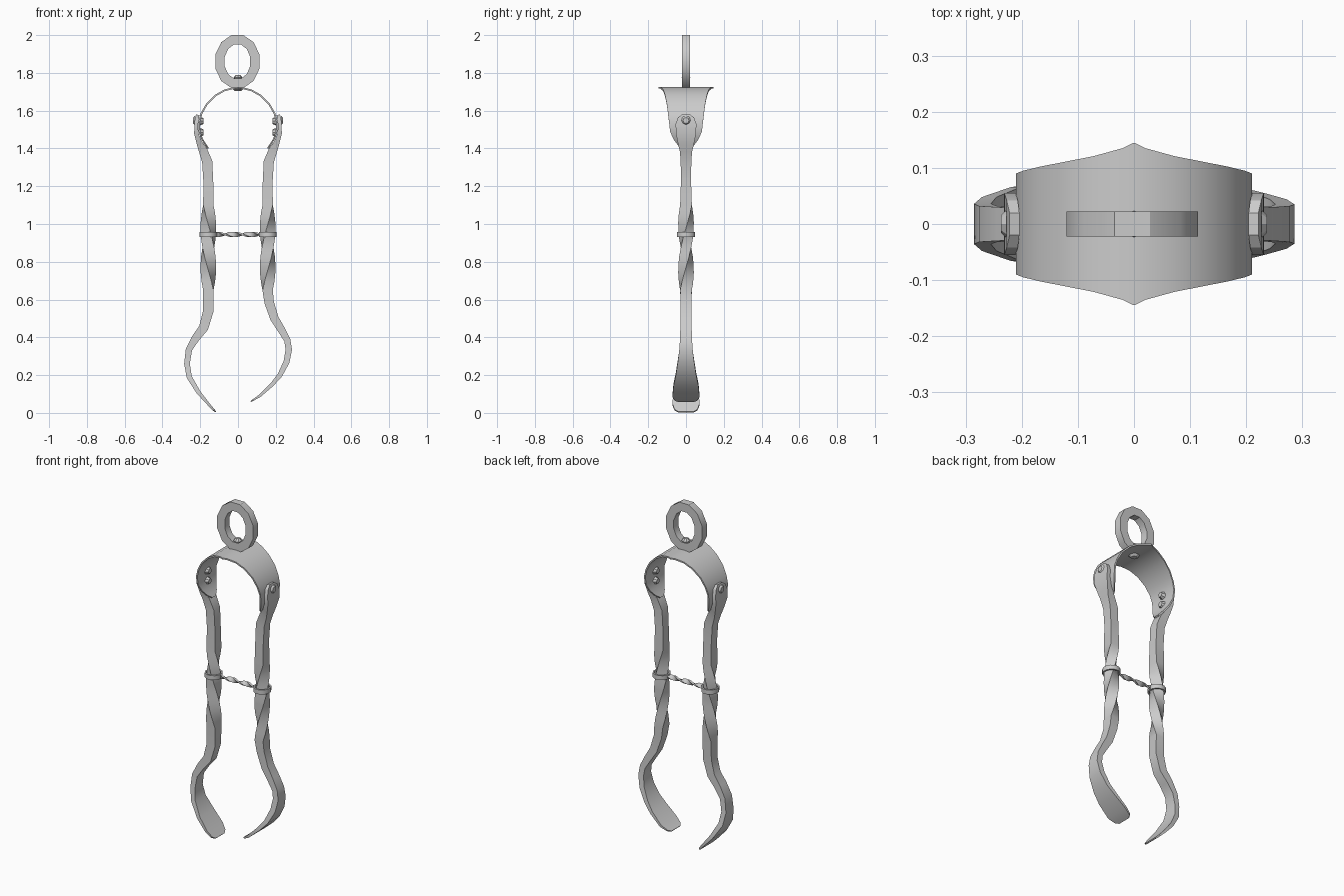
import bpy, bmesh, math
from mathutils import Vector, Matrix

if "Cube" in bpy.data.objects:
    bpy.data.objects.remove(bpy.data.objects["Cube"])


def finish(name, bm, angle=32):
    bmesh.ops.recalc_face_normals(bm, faces=bm.faces)
    me = bpy.data.meshes.new(name)
    bm.to_mesh(me)
    bm.free()
    ob = bpy.data.objects.new(name, me)
    bpy.context.collection.objects.link(ob)
    bpy.ops.object.select_all(action='DESELECT')
    ob.select_set(True)
    bpy.context.view_layer.objects.active = ob
    bpy.ops.object.shade_smooth_by_angle(angle=math.radians(angle))
    return ob


def sweep(name, sections, closed=False, angle=32):
    """Skin a list of (centre, half vector u, half vector v) rectangles."""
    bm = bmesh.new()
    rings = [[bm.verts.new(c + u * a + v * b) for a, b in ((1, 1), (-1, 1), (-1, -1), (1, -1))]
             for c, u, v in sections]
    pairs = list(zip(rings, rings[1:]))
    if closed:
        pairs.append((rings[-1], rings[0]))
    else:
        bm.faces.new(rings[0])
        bm.faces.new(rings[-1])
    for r, s in pairs:
        for i in range(4):
            j = (i + 1) % 4
            bm.faces.new((r[i], r[j], s[j], s[i]))
    return finish(name, bm, angle)


def strip(name, pts, side=1):
    """Bar along (x, z, thickness, half width, twist) points; side mirrors x."""
    P = [Vector((-p[0], 0, p[1])) for p in pts]
    secs = []
    for i, p in enumerate(pts):
        t = (P[min(i + 1, len(P) - 1)] - P[max(i - 1, 0)]).normalized()
        n = Vector((t.z, 0, -t.x))
        w = Vector((0, -1, 0))
        a = math.radians(p[4]) if len(p) > 4 else 0
        u = (n * math.cos(a) + w * math.sin(a)) * p[2] / 2
        v = (w * math.cos(a) - n * math.sin(a)) * p[3]
        secs.append([Vector((q.x * side, q.y, q.z)) for q in (P[i], u, v)])
    return sweep(name, secs)


def hoop(name, centre, ax, ay, rx, ry, width_vec, thick, n):
    """Closed elliptical band in the plane of ax, ay."""
    secs = []
    for i in range(n):
        a = 2 * math.pi * (i + .5) / n
        r = ax * math.cos(a) * (rx - thick / 2) + ay * math.sin(a) * (ry - thick / 2)
        d = ax * math.cos(a) + ay * math.sin(a)
        secs.append((Vector(centre) + r, d * thick / 2, width_vec))
    return sweep(name, secs, closed=True)


def rivet(name, loc, direction, r1, r2, h, seg=8):
    bm = bmesh.new()
    rot = Vector(direction).to_track_quat('Z', 'Y').to_matrix().to_4x4()
    bmesh.ops.create_cone(bm, cap_ends=True, segments=seg, radius1=r1, radius2=r2, depth=h,
                          matrix=Matrix.Translation(loc) @ rot)
    return finish(name, bm)


X, Y, Z = Vector((1, 0, 0)), Vector((0, 1, 0)), Vector((0, 0, 1))

# Hanging ring with its pin
hoop("hanging_ring", (-.003, 0, 1.86), X, Z, .121, .145, Y * .022, .051, 12)
rivet("ring_pin", (0, 0, 1.742), Z, .018, .012, .06)
rivet("pin_head_lower", (0, 0, 1.769), Z, .014, .024, .012)
rivet("pin_head_upper", (0, 0, 1.782), Z, .024, .012, .014)
rivet("pin_tail", (0, 0, 1.71), -Z, .03, .018, .012)

# Spring bow: wide at the crown, tongue-shaped at the ends
half = [(.02, 1.7205, .135), (.07, 1.708, .121), (.12, 1.68, .111), (.165, 1.635, .102),
        (.193, 1.585, .095), (.206, 1.54, .09), (.204, 1.49, .084), (.19, 1.45, .066),
        (.172, 1.42, .043), (.158, 1.4, .015)]
bow = [(x, z, .009, w) for x, z, w in reversed(half)] + [(0, 1.7215, .009, .145)] \
    + [(-x, z, .009, w) for x, z, w in half]
strip("spring_bow", bow)

# Arms: flat riveted head, square twisted shank, curved spoon tip
head = [(.213, 1.578, .018, .02), (.217, 1.563, .02, .042), (.221, 1.53, .02, .055),
        (.221, 1.48, .022, .053), (.205, 1.43, .03, .042), (.185, 1.39, .046, .032),
        (.163, 1.33, .054, .028), (.157, 1.22, .052, .027)]
twist = [(.157, 1.1 - .45 * i / 10, .055, .031, 18 * i) for i in range(11)]
left_tip = [(.157, .54, .055, .028), (.182, .45, .05, .028), (.225, .395, .042, .03),
            (.26, .335, .034, .032), (.27, .26, .03, .036), (.258, .19, .028, .048),
            (.21, .11, .022, .066), (.155, .045, .014, .072), (.128, .015, .01, .06),
            (.117, .005, .006, .04)]
right_tip = [(.165, .585, .05, .028), (.193, .5, .045, .028), (.23, .44, .04, .03),
             (.261, .385, .034, .032), (.269, .335, .034, .035), (.257, .27, .032, .044),
             (.222, .2, .026, .055), (.18, .15, .02, .066), (.115, .09, .014, .072),
             (.08, .068, .008, .06), (.067, .06, .006, .04)]
for label, side, tip in (("left", 1, left_tip), ("right", -1, right_tip)):
    low = [p + (180,) for p in tip]
    strip(label + "_arm", head + twist + low, side)
    out = -X * side
    # Rivets joining arm and bow
    for z in (1.545, 1.485):
        rivet(label + "_inner_rivet", out * .192 + Z * z, -out, .024, .015, .02)
    rivet(label + "_outer_rivet", out * .232 + Z * 1.548, out, .026, .016, .01)
    # Loop of the tie bar around the arm
    hoop(label + "_tie_loop", out * .158 + Z * .945, X, Y, .048, .05, Z * .013, .009, 12)

# Twisted tie bar
bar = []
for i in range(19):
    a = math.pi * 2.5 * i / 18
    d = Y * math.cos(a) + Z * math.sin(a)
    e = Z * math.cos(a) - Y * math.sin(a)
    bar.append((Vector((-.115 + .23 * i / 18, 0, .945)), d * .005, e * .013))
sweep("tie_bar", bar)
